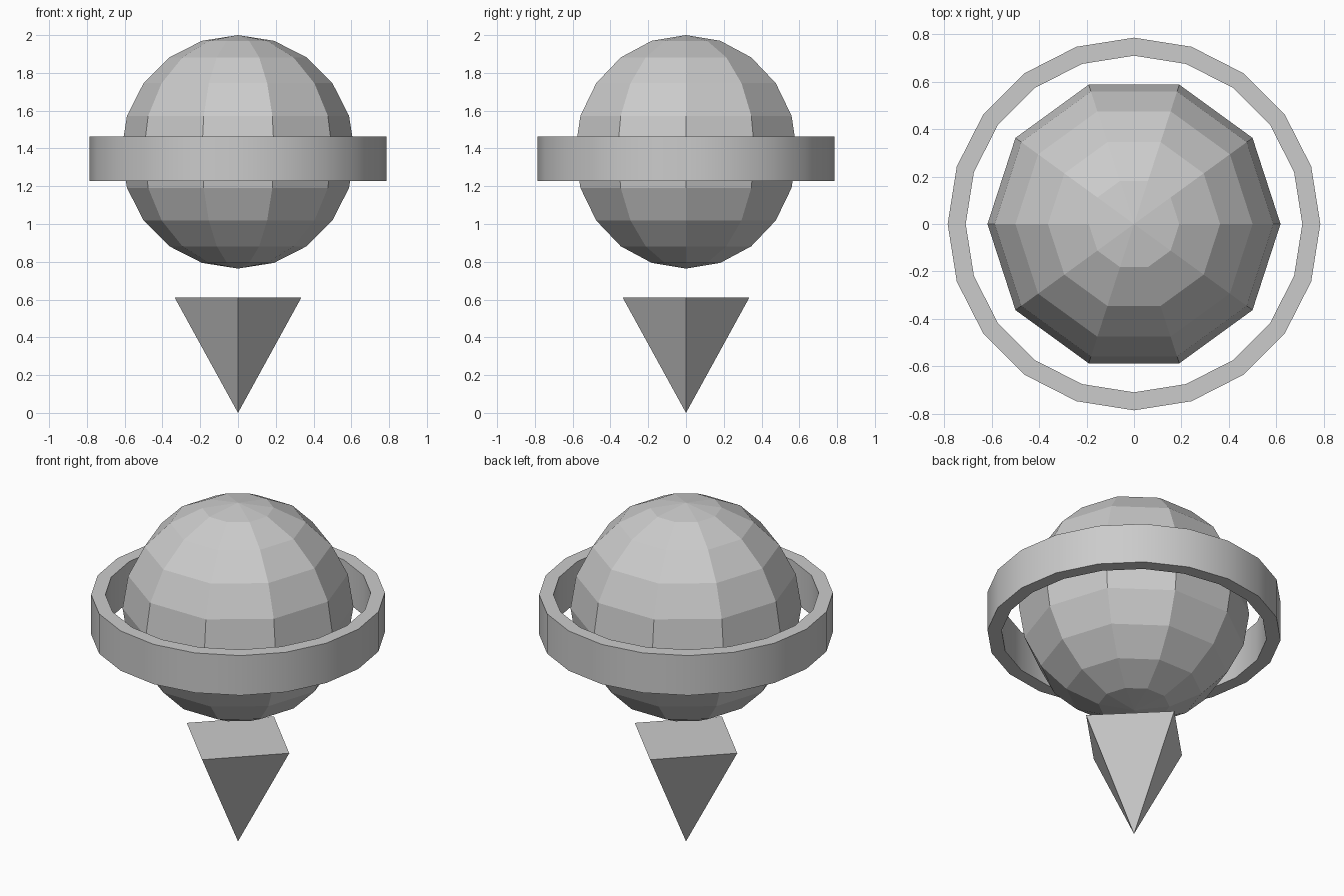
import bpy, bmesh
from math import sin, cos, pi, radians
from mathutils import Matrix

if "Cube" in bpy.data.objects:
    bpy.data.objects.remove(bpy.data.objects["Cube"])


def add_object(name, bm):
    bmesh.ops.recalc_face_normals(bm, faces=bm.faces)
    mesh = bpy.data.meshes.new(name)
    bm.to_mesh(mesh)
    bm.free()
    obj = bpy.data.objects.new(name, mesh)
    bpy.context.collection.objects.link(obj)
    return obj


def lathe(name, profile, sides, closed=False):
    """Spin an (r, z) profile around z, with the first vertex on +x."""
    bm = bmesh.new()
    verts = [bm.verts.new((r, 0, z)) for r, z in profile]
    pairs = list(zip(verts, verts[1:]))
    if closed:
        pairs.append((verts[-1], verts[0]))
    edges = [bm.edges.new(p) for p in pairs]
    bmesh.ops.spin(bm, geom=verts + edges, cent=(0, 0, 0), axis=(0, 0, 1),
                   angle=2 * pi, steps=sides, use_merge=False)
    bmesh.ops.remove_doubles(bm, verts=bm.verts, dist=1e-4)
    return add_object(name, bm)


# Faceted ball: 10 segments, 10 rings
R, ZC = 0.618, 1.382
lathe("ball", [(R * sin(i * pi / 10), ZC + R * cos(i * pi / 10))
               for i in range(11)], 10)

# Floating band around the ball, 20 sides, smooth walls
# (a vertex lies on each axis)
band = lathe("band", [(0.71, 1.228), (0.786, 1.228),
                      (0.786, 1.463), (0.71, 1.463)], 20, closed=True)
bpy.context.view_layer.objects.active = band
band.select_set(True)
bpy.ops.object.shade_smooth_by_angle(angle=radians(30))

# Inverted four-sided pyramid below, corners on the axes
lathe("pointer", [(0, 0), (0.335, 0.61)], 4)
pointer = bpy.data.objects["pointer"]
bm = bmesh.new()
bm.from_mesh(pointer.data)
bmesh.ops.holes_fill(bm, edges=bm.edges, sides=4)
bmesh.ops.recalc_face_normals(bm, faces=bm.faces)
bm.to_mesh(pointer.data)
bm.free()
